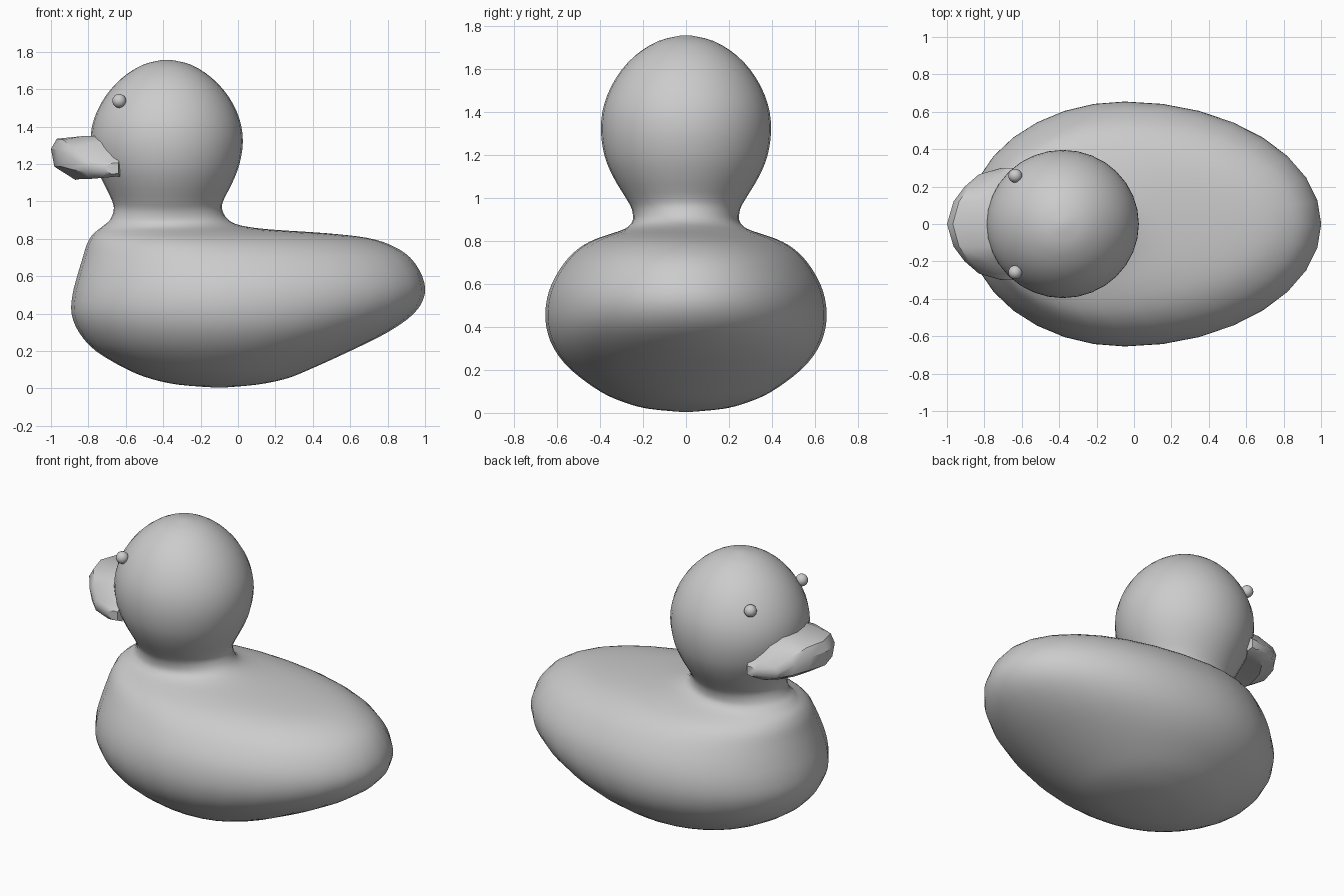
import bpy, bmesh, math

if "Cube" in bpy.data.objects:
    bpy.data.objects.remove(bpy.data.objects["Cube"])


def make_object(name, bm):
    bmesh.ops.recalc_face_normals(bm, faces=bm.faces)
    mesh = bpy.data.meshes.new(name)
    bm.to_mesh(mesh)
    bm.free()
    ob = bpy.data.objects.new(name, mesh)
    bpy.context.collection.objects.link(ob)
    return ob


def loft(name, rings, angle=None):
    bm = bmesh.new()
    rows = [[bm.verts.new(p) for p in r] for r in rings]
    n = len(rows[0])
    for a, b in zip(rows, rows[1:]):
        for i in range(n):
            bm.faces.new((a[i], a[(i + 1) % n], b[(i + 1) % n], b[i]))
    bm.faces.new(rows[0])
    bm.faces.new(rows[-1])
    ob = make_object(name, bm)
    if angle is None:
        ob.data.shade_smooth()
    else:
        bpy.ops.object.select_all(action='DESELECT')
        ob.select_set(True)
        bpy.context.view_layer.objects.active = ob
        bpy.ops.object.shade_smooth_by_angle(angle=math.radians(angle))
    return ob


def catmull(rows, steps):
    out = []
    for i in range(len(rows) - 1):
        p0, p1 = rows[max(i - 1, 0)], rows[i]
        p2, p3 = rows[i + 1], rows[min(i + 2, len(rows) - 1)]
        for s in range(steps):
            t = s / steps
            out.append([0.5 * (2 * b + (c - a) * t + (2 * a - 5 * b + 4 * c - d) * t * t
                               + (3 * b - a - 3 * c + d) * t ** 3)
                        for a, b, c, d in zip(p0, p1, p2, p3)])
    return out + [rows[-1]]


# Body, neck and head in one skin: height, front x, widest x, rear x, half width
profile = [
    (0.005, -0.13, -0.10, -0.07, 0.03), (0.02, -0.32, -0.10, 0.10, 0.18),
    (0.05, -0.46, -0.09, 0.25, 0.29), (0.10, -0.59, -0.08, 0.38, 0.40),
    (0.20, -0.76, -0.06, 0.60, 0.535), (0.30, -0.85, -0.05, 0.80, 0.615),
    (0.40, -0.89, -0.05, 0.94, 0.65), (0.50, -0.885, -0.05, 0.998, 0.652),
    (0.60, -0.86, -0.05, 0.985, 0.625), (0.70, -0.83, -0.08, 0.92, 0.565),
    (0.765, -0.81, -0.14, 0.82, 0.50), (0.805, -0.79, -0.20, 0.69, 0.43),
    (0.83, -0.77, -0.26, 0.47, 0.36), (0.85, -0.745, -0.32, 0.17, 0.30),
    (0.87, -0.72, -0.36, 0.02, 0.265), (0.90, -0.685, -0.38, -0.05, 0.247),
    (0.95, -0.665, -0.38, -0.083, 0.253), (1.00, -0.672, -0.38, -0.08, 0.28),
    (1.10, -0.72, -0.38, -0.03, 0.34), (1.20, -0.765, -0.38, 0.008, 0.38),
    (1.32, -0.788, -0.38, 0.026, 0.396), (1.44, -0.77, -0.38, 0.008, 0.38),
    (1.56, -0.71, -0.38, -0.05, 0.325), (1.66, -0.62, -0.38, -0.14, 0.24),
    (1.73, -0.51, -0.38, -0.25, 0.13), (1.757, -0.40, -0.38, -0.36, 0.02),
]
SIDES = 32
rings = []
for z, x0, xc, x1, w in catmull(profile, 3):
    ring = []
    for i in range(SIDES):
        c = math.cos(math.tau * i / SIDES)
        s = math.sin(math.tau * i / SIDES)
        ring.append((xc + c * (x1 - xc if c > 0 else xc - x0), w * s, z))
    rings.append(ring)
loft("body_and_head", rings)

# Bill: half width, back x, front x, bottom, top at back, top at front
half = [
    (0.0, -0.74, -1.0, 1.115, 1.345, 1.335),
    (0.12, -0.72, -0.965, 1.12, 1.35, 1.33),
    (0.20, -0.68, -0.905, 1.12, 1.315, 1.28),
    (0.265, -0.63, -0.83, 1.125, 1.235, 1.22),
    (0.30, -0.64, -0.71, 1.145, 1.205, 1.195),
]
stations = [(-r[0],) + r[1:] for r in reversed(half[1:])] + half
rings = []
for y, xb, xf, zb, zt, zf in stations:
    d, h = xf - xb, zf - zb
    rings.append([(xb, y, zt), (xb + d * 0.4, y, zt), (xb + d * 0.88, y, zf),
                  (xf, y, zb + h * 0.75), (xb + d * 0.93, y, zb + h * 0.32),
                  (xb + d * 0.5, y, zb), (xb, y, zb + h * 0.1)])
loft("bill", rings, 35)

# Eyes
for side, label in ((-1, "right"), (1, "left")):
    bm = bmesh.new()
    bmesh.ops.create_uvsphere(bm, u_segments=20, v_segments=12, radius=0.037)
    eye = make_object("eye_" + label, bm)
    eye.location = (-0.635, side * 0.258, 1.537)
    eye.data.shade_smooth()
